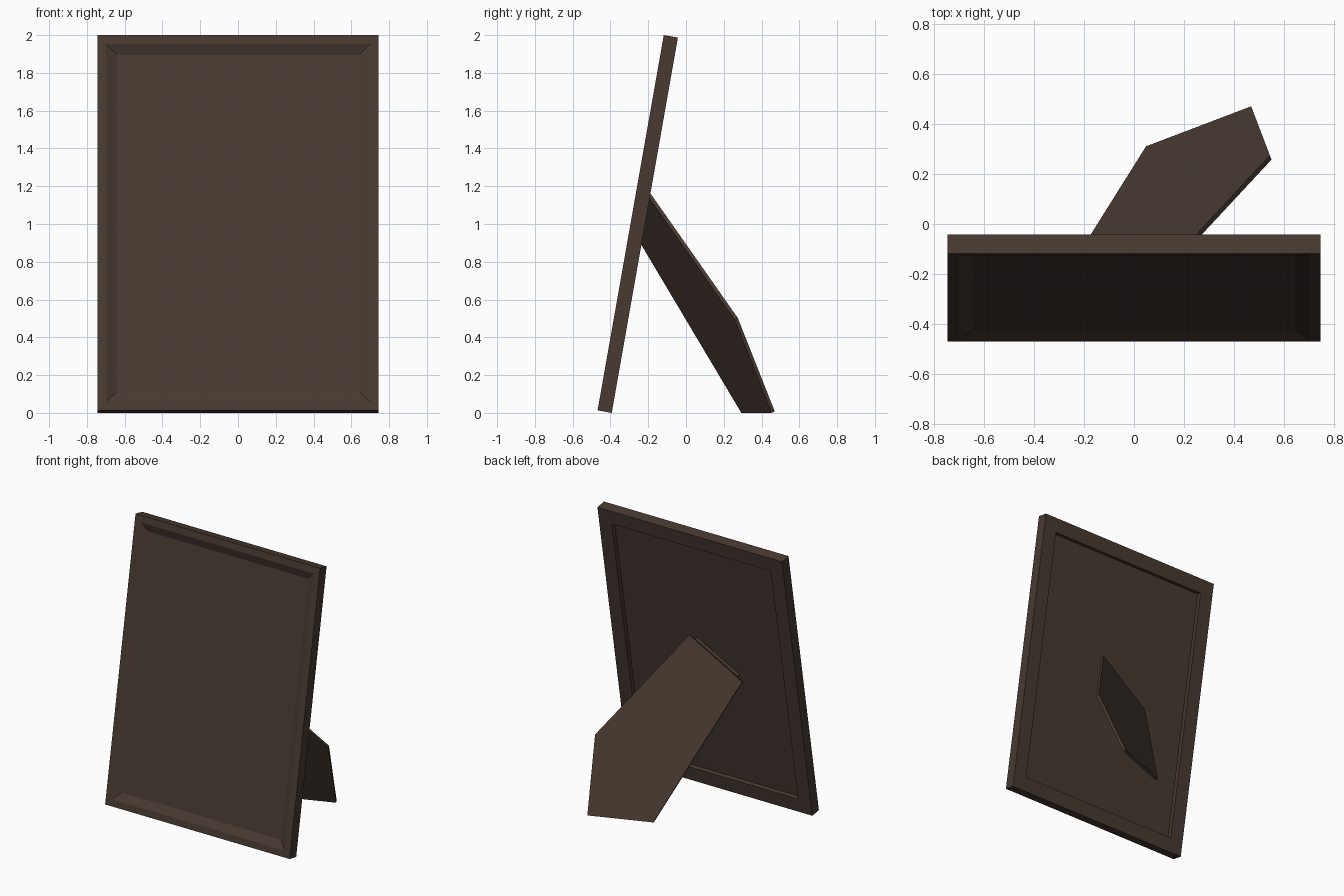
import bpy, bmesh, math
from mathutils import Vector, Matrix

if "Cube" in bpy.data.objects:
    bpy.data.objects.remove(bpy.data.objects["Cube"])

brown = bpy.data.materials.new("dark_brown_wood")
brown.diffuse_color = (0.065, 0.042, 0.031, 1)
brown.use_nodes = True
brown.node_tree.nodes["Principled BSDF"].inputs["Base Color"].default_value = brown.diffuse_color


def basis(origin, ex, ey, ez):
    m = Matrix((ex, ey, ez)).transposed().to_4x4()
    m.translation = origin
    return m


def finish(name, bm, matrix):
    bmesh.ops.recalc_face_normals(bm, faces=bm.faces)
    bm.transform(matrix)
    bmesh.ops.recalc_face_normals(bm, faces=bm.faces)
    me = bpy.data.meshes.new(name)
    bm.to_mesh(me)
    bm.free()
    me.materials.append(brown)
    ob = bpy.data.objects.new(name, me)
    bpy.context.collection.objects.link(ob)
    return ob


def box(name, lo, hi, matrix):
    bm = bmesh.new()
    bmesh.ops.create_cube(bm, size=1)
    for v in bm.verts:
        v.co = [l + (c + 0.5) * (h - l) for c, l, h in zip(v.co, lo, hi)]
    return finish(name, bm, matrix)


# Leaning panel space: x across, y up the panel, z towards the back
T = math.radians(10)
W, H, D = 0.745, 2.0175, 0.076
back = Vector((0, math.cos(T), -math.sin(T)))
panel = basis((0, -0.468, D * math.sin(T)), (1, 0, 0),
              (0, math.sin(T), math.cos(T)), back)

# Frame: mitred rectangle rings (inset, depth) with a bevelled inner lip
profile = [(0, 0), (0.047, 0), (0.103, 0.027), (0.103, D), (0, D)]
bm = bmesh.new()
rings = []
for i, d in profile:
    x = W - i
    rings.append([bm.verts.new(c) for c in
                  ((-x, i, d), (x, i, d), (x, H - i, d), (-x, H - i, d))])
for a, b in zip(rings, rings[1:] + rings[:1]):
    for k in range(4):
        j = (k + 1) % 4
        bm.faces.new((a[k], a[j], b[j], b[k]))
finish("frame", bm, panel)

# Picture plate recessed inside the frame
p = 0.097
box("backing_plate", (-W + p, p, 0.027), (W - p, H - p, 0.044), panel)

# Support leg: flat tapered board leaning back, turned sideways
e1 = Vector((0.935, 0.356, 0)).normalized()
n = Vector((0.328, -0.861, -0.390))
n = (n - e1 * n.dot(e1)).normalized()
e2 = n.cross(e1)
leg = basis((0.048, 0.310, 0.008), e1, e2, n)
outline = [(0, 0), (0.449, 0), (0.449, 0.5375), (-0.123, 1.26), (-0.51, 0.988)]
bm = bmesh.new()
base = bm.faces.new([bm.verts.new((a, b, 0)) for a, b in outline])
ext = bmesh.ops.extrude_face_region(bm, geom=[base], use_keep_orig=True)
for g in ext["geom"]:
    if isinstance(g, bmesh.types.BMVert):
        g.co.z += 0.02
finish("support_leg", bm, leg)

# Hinge block joining the top edge of the leg to the plate
t2, t1 = (leg @ Vector((a, b, 0)) for a, b in outline[3:])
u = (t2 - t1)
half = u.length * 0.4
u = (u - back * u.dot(back)).normalized()
hinge = basis((t1 + t2) / 2, u, back.cross(u), back)
s = 1 if back.cross(u).z > 0 else -1
lo, hi = sorted((-0.02 * s, 0.004 * s))
box("hinge", (-half, lo, -0.04), (half, hi, -0.004), hinge)
